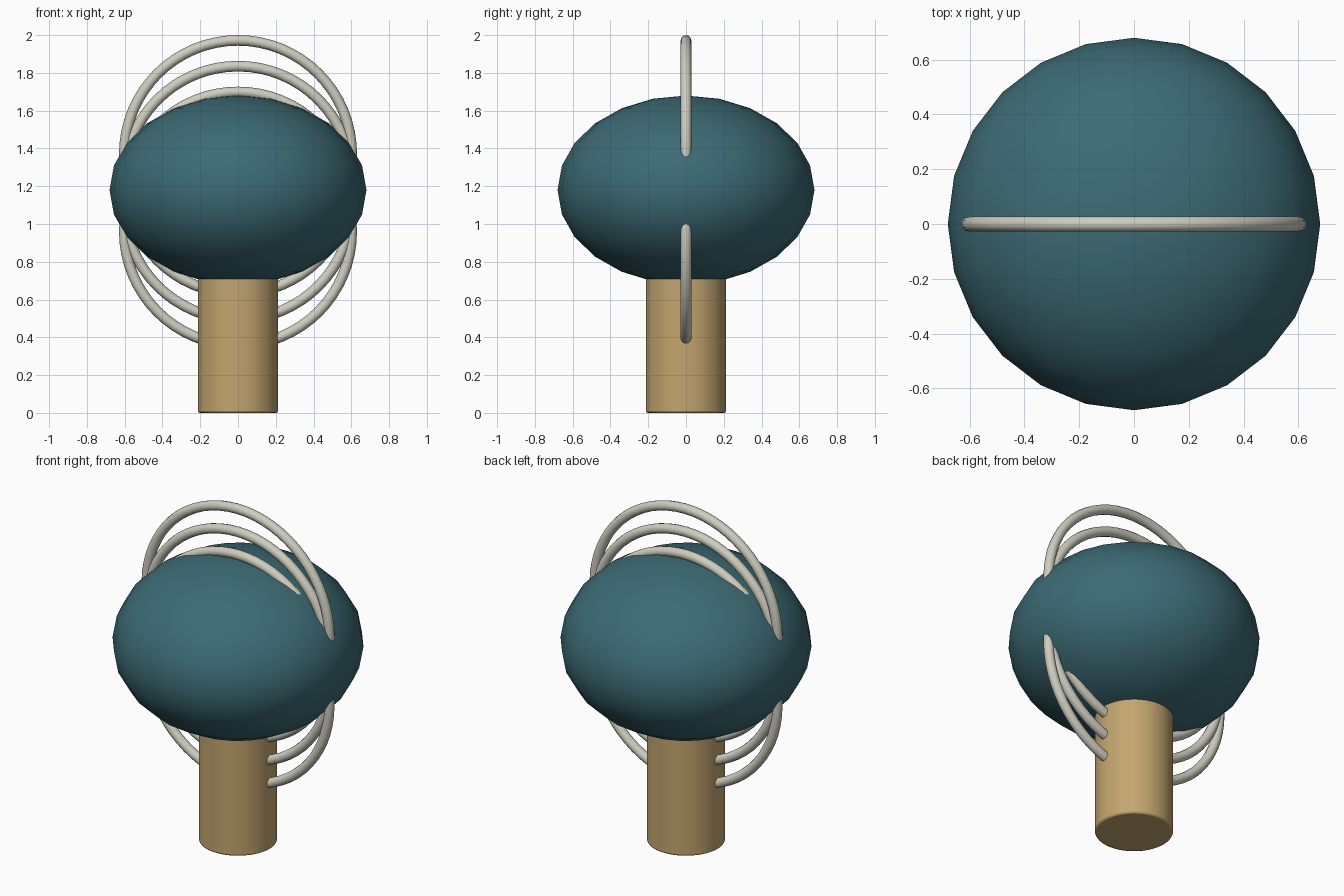
import bpy
import math

cube = bpy.data.objects.get("Cube")
if cube:
    bpy.data.objects.remove(cube, do_unlink=True)


def make_material(name, rgb):
    mat = bpy.data.materials.new(name)
    mat.use_nodes = True
    color = (*rgb, 1.0)
    mat.diffuse_color = color
    mat.node_tree.nodes["Principled BSDF"].inputs["Base Color"].default_value = color
    return mat


def finish(name, mat, angle=60):
    obj = bpy.context.object
    obj.name = name
    obj.data.materials.append(mat)
    bpy.ops.object.transform_apply(location=False, rotation=True, scale=True)
    bpy.ops.object.shade_smooth_by_angle(angle=math.radians(angle))
    return obj


teal = make_material("deep teal", (0.045, 0.145, 0.175))
tan = make_material("warm tan", (0.55, 0.38, 0.16))
ivory = make_material("pale ivory", (0.62, 0.61, 0.52))

# Flattened ball body
bpy.ops.mesh.primitive_uv_sphere_add(segments=24, ring_count=12, radius=0.68,
                                     location=(0, 0, 1.18))
bpy.context.object.scale.z = 0.5 / 0.68
finish("body", teal)

# Round post with softened rims, its top sunk into the body
POST_HEIGHT = 0.78
bpy.ops.mesh.primitive_cylinder_add(vertices=48, radius=0.212, depth=POST_HEIGHT,
                                    location=(0, 0, POST_HEIGHT / 2))
post = finish("post", tan, 40)
bevel = post.modifiers.new("soft rim", 'BEVEL')
bevel.width = 0.01
bevel.segments = 2
bevel.limit_method = 'ANGLE'

# Stack of equal upright hoops passing through the body
TUBE = 0.028
OUTER = 0.63
for i in range(4):
    bpy.ops.mesh.primitive_torus_add(major_segments=64, minor_segments=12,
                                     major_radius=OUTER - TUBE, minor_radius=TUBE,
                                     location=(0, 0, 2 - OUTER - i * 0.1365),
                                     rotation=(math.pi / 2, 0, 0))
    finish(f"hoop_{i + 1}", ivory)
